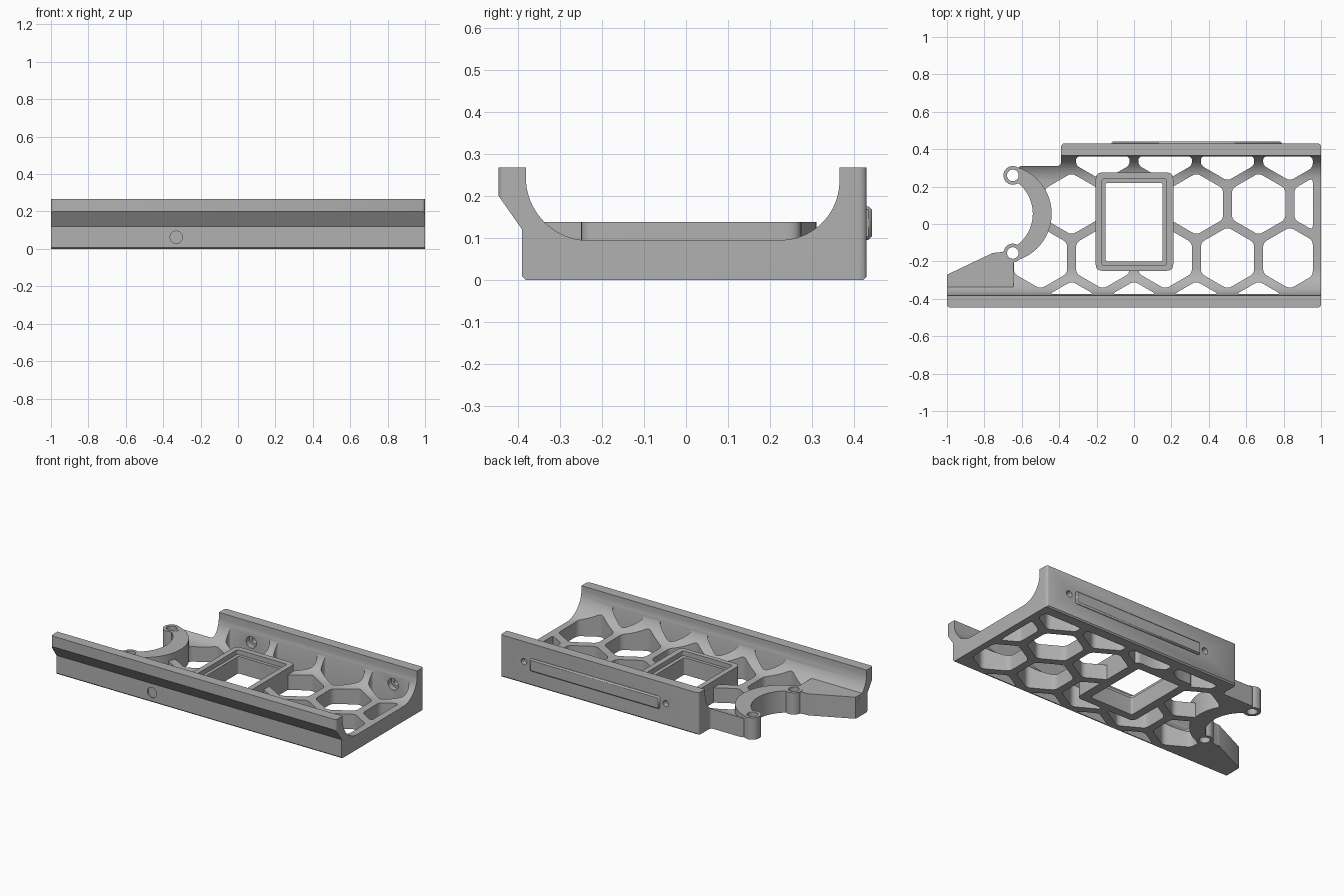
import bpy, bmesh
from math import sin, cos, pi, sqrt, radians
from mathutils import Vector

cube = bpy.data.objects.get("Cube")
if cube:
    bpy.data.objects.remove(cube, do_unlink=True)

GREY = (0.44, 0.44, 0.44, 1)
grey = bpy.data.materials.new("plain grey")
grey.use_nodes = True
grey.diffuse_color = GREY
for node in grey.node_tree.nodes:
    if node.type == 'BSDF_PRINCIPLED':
        node.inputs["Base Color"].default_value = GREY


def arc(cx, cy, r, a0, a1, n=24):
    return [(cx + r * cos(radians(a0 + (a1 - a0) * i / n)),
             cy + r * sin(radians(a0 + (a1 - a0) * i / n))) for i in range(n + 1)]


def circle(cx, cy, r, n=40):
    return arc(cx, cy, r, 0, 360, n)[:-1]


def rect(x0, y0, x1, y1):
    return [(x0, y0), (x1, y0), (x1, y1), (x0, y1)]


def rounded(points, r, steps=5):
    """Round every corner of a polygon with a quadratic blend."""
    out = []
    for i, p in enumerate(points):
        p = Vector(p)
        a = Vector(points[i - 1]) - p
        b = Vector(points[(i + 1) % len(points)]) - p
        d = min(r, a.length * 0.45, b.length * 0.45)
        a, b = p + a.normalized() * d, p + b.normalized() * d
        for k in range(steps + 1):
            t = k / steps
            out.append(tuple(a * (1 - t) ** 2 + p * 2 * t * (1 - t) + b * t * t))
    return out


def clip(points, axis, limit, sign):
    """Keep the part of a polygon where sign * coordinate <= sign * limit."""
    out = []
    for i, p in enumerate(points):
        q = points[i - 1]
        dp, dq = sign * (p[axis] - limit), sign * (q[axis] - limit)
        if dp * dq < 0:
            t = dq / (dq - dp)
            out.append(tuple(q[k] + (p[k] - q[k]) * t for k in (0, 1)))
        if dp <= 0:
            out.append(p)
    return out


def prism(name, polygons, lo, hi, axis='z'):
    """Extrude polygons along an axis into one object."""
    place = {'x': lambda u, v, w: (w, u, v),
             'y': lambda u, v, w: (u, w, v),
             'z': lambda u, v, w: (u, v, w)}[axis]
    bm = bmesh.new()
    for poly in polygons:
        low = [bm.verts.new(place(u, v, lo)) for u, v in poly]
        high = [bm.verts.new(place(u, v, hi)) for u, v in poly]
        bm.faces.new(low)
        bm.faces.new(high[::-1])
        for i in range(len(low)):
            bm.faces.new((low[i - 1], high[i - 1], high[i], low[i]))
    bmesh.ops.recalc_face_normals(bm, faces=bm.faces)
    mesh = bpy.data.meshes.new(name)
    bm.to_mesh(mesh)
    bm.free()
    mesh.materials.append(grey)
    obj = bpy.data.objects.new(name, mesh)
    bpy.context.collection.objects.link(obj)
    return obj


def combine(target, tool, operation):
    tool.hide_render = True
    mod = target.modifiers.new(operation, 'BOOLEAN')
    mod.operation, mod.solver, mod.object = operation, 'EXACT', tool
    bpy.context.view_layer.objects.active = target
    bpy.ops.object.modifier_apply(modifier=mod.name)
    bpy.data.objects.remove(tool, do_unlink=True)


# Trough section: two walls with large inner fillets
section = [(-0.382, 0), (0.422, 0), (0.43, 0.008), (0.43, 0.267), (0.365, 0.267)]
section += arc(0.225, 0.235, 0.14, 0, -90, 20)
section += arc(-0.231, 0.244, 0.15, -90, -180, 20)
section += [(-0.381, 0.267), (-0.446, 0.267), (-0.446, 0.2), (-0.39, 0.12), (-0.39, 0.008)]
tray = prism("tray", [section], -1, 1, 'x')

# Plan outline: the back left corner is open
outline = rounded([(-1.0002, -0.447), (1.0002, -0.447), (1.0002, 0.431), (-0.39, 0.431),
                   (-0.39, 0.31), (-0.62, 0.31), (-0.62, -0.15), (-0.68, -0.13),
                   (-1.0002, -0.272)], 0.022)
combine(tray, prism("outline", [outline], -0.1, 0.5), 'INTERSECT')

# Honeycomb openings
PITCH, ROW, R = 1 / 3, 0.289, 0.165
rows = [(-0.471, [-1, 0, 1, 2]),
        (-0.182, [-1.5, -0.5, 0.5, 1.5, 2.5]),
        (-0.182 + ROW, [-1, 0, 1, 2, 3]),
        (-0.182 + 2 * ROW, [-0.5, 0.5, 1.5, 2.5])]
holes = []
for y, columns in rows:
    for c in columns:
        hexagon = [(c * PITCH + R * sin(k * pi / 3), y + R * cos(k * pi / 3)) for k in range(6)]
        for axis, limit, sign in ((0, 0.956, 1), (1, 0.361, 1), (1, -0.375, -1)):
            hexagon = clip(hexagon, axis, limit, sign)
        holes.append(rounded(hexagon, 0.025))
combine(tray, prism("honeycomb", holes, -0.1, 0.5), 'DIFFERENCE')

# Window frame with a stepped opening
combine(tray, prism("window_frame", [rounded(rect(-0.205, -0.25, 0.21, 0.275), 0.035)],
                    0, 0.138), 'UNION')
combine(tray, prism("window", [rounded(rect(-0.152, -0.2, 0.152, 0.22), 0.012)],
                    -0.1, 0.5), 'DIFFERENCE')
combine(tray, prism("window_step", [rounded(rect(-0.172, -0.22, 0.175, 0.24), 0.012)],
                    0.108, 0.5), 'DIFFERENCE')

# Curved clip and the arm that carries it
TOP = 0.1378
crescent = arc(-0.7, 0.055, 0.26, -80, 80)
combine(tray, prism("crescent", [crescent], 0, TOP), 'UNION')
arm = [(-0.9995, -0.36), (-0.645, -0.36), (-0.645, -0.2), (-0.62, -0.155),
       (-0.67, -0.114), (-0.9995, -0.271)]
combine(tray, prism("arm", [arm], 0.0005, TOP - 0.0005), 'UNION')
combine(tray, prism("clip_opening", [circle(-0.75, 0.055, 0.209, 64)], -0.1, 0.5), 'DIFFERENCE')
bosses = [(-0.648, 0.26), (-0.648, -0.155)]
for x, y in bosses:
    combine(tray, prism("boss", [circle(x, y, 0.05)], 0.0003, TOP + 0.0005), 'UNION')
combine(tray, prism("boss_holes", [circle(x, y, 0.031) for x, y in bosses],
                    -0.1, 0.5), 'DIFFERENCE')

# Screw holes through the back wall, with counterbores inside
screws = (-0.16, 0.835)
combine(tray, prism("screw_holes", [circle(x, 0.14, 0.02) for x in screws],
                    0.3, 0.5, 'y'), 'DIFFERENCE')
combine(tray, prism("counterbores", [circle(x, 0.14, 0.036) for x in screws],
                    0.3, 0.395, 'y'), 'DIFFERENCE')

# Blind hole in the front
combine(tray, prism("front_hole", [circle(-0.33, 0.062, 0.033)], -0.5, -0.38, 'y'), 'DIFFERENCE')

# Long raised strip on the back
strip = prism("back_strip", [rect(-0.12, 0.095, 0.79, 0.175)], 0.415, 0.442, 'y')
bevel = strip.modifiers.new("bevel", 'BEVEL')
bevel.width, bevel.segments = 0.008, 1

for obj in (tray, strip):
    bpy.ops.object.select_all(action='DESELECT')
    obj.select_set(True)
    bpy.context.view_layer.objects.active = obj
    bpy.ops.object.shade_smooth_by_angle(angle=radians(30))
